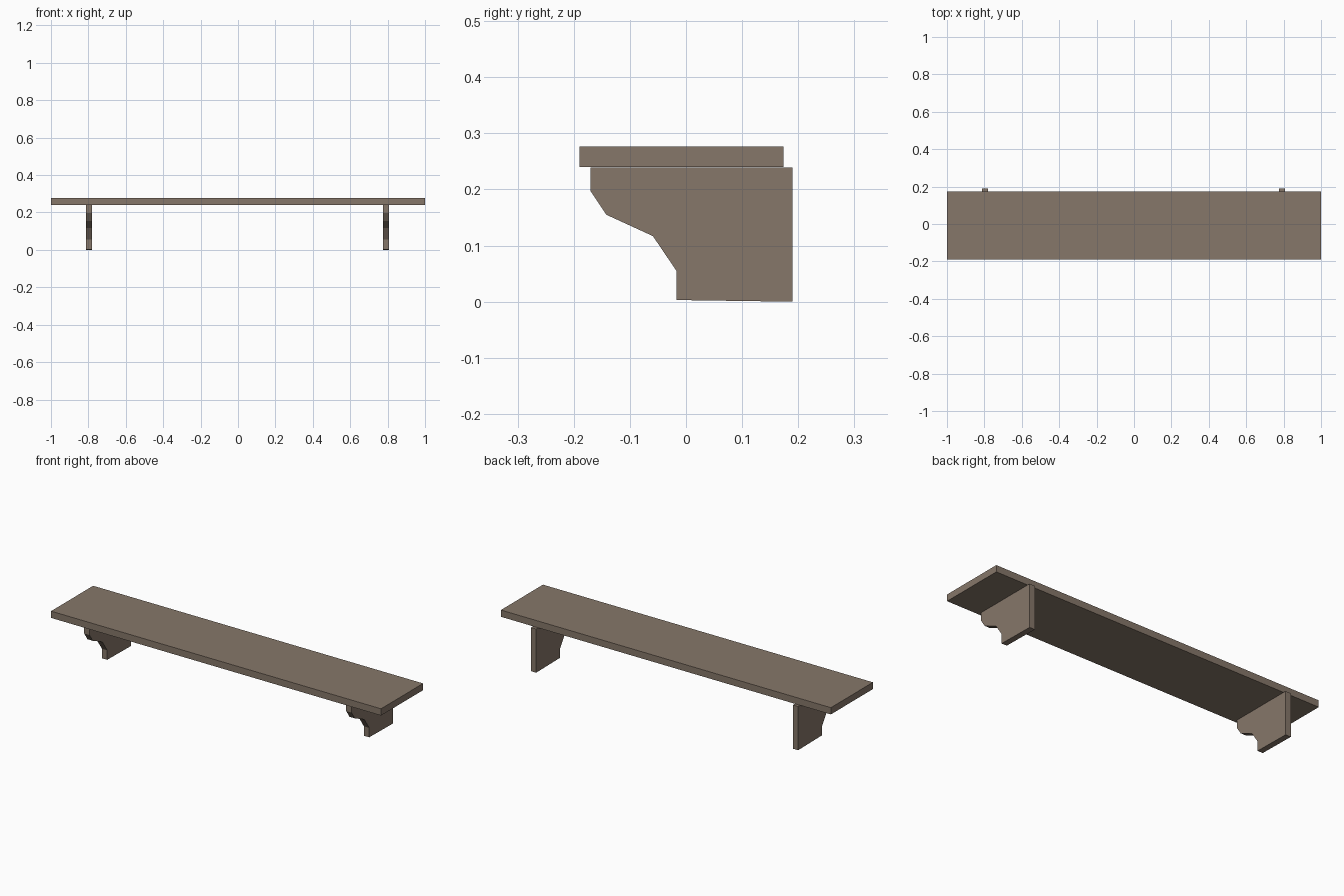
import bpy, bmesh

if "Cube" in bpy.data.objects:
    bpy.data.objects.remove(bpy.data.objects["Cube"])

wood = bpy.data.materials.new("brown wood")
wood.diffuse_color = (0.24, 0.185, 0.142, 1)
wood.use_nodes = True
wood.node_tree.nodes["Principled BSDF"].inputs["Base Color"].default_value = wood.diffuse_color


def extrude_profile(name, profile, x0, x1):
    """Extrude a (y, z) outline along x."""
    bm = bmesh.new()
    face = bm.faces.new([bm.verts.new((x0, y, z)) for y, z in profile])
    ext = bmesh.ops.extrude_face_region(bm, geom=[face])
    moved = [g for g in ext["geom"] if isinstance(g, bmesh.types.BMVert)]
    bmesh.ops.translate(bm, verts=moved, vec=(x1 - x0, 0, 0))
    bmesh.ops.recalc_face_normals(bm, faces=bm.faces)
    mesh = bpy.data.meshes.new(name)
    bm.to_mesh(mesh)
    bm.free()
    mesh.materials.append(wood)
    obj = bpy.data.objects.new(name, mesh)
    bpy.context.collection.objects.link(obj)
    return obj


# Shelf board
extrude_profile("shelf_board",
                [(-0.19, 0.24), (0.174, 0.24), (0.174, 0.277), (-0.19, 0.277)],
                -1, 1)

# Scalloped brackets, standing slightly proud of the board at the back
bracket = [(0.19, 0.0), (0.19, 0.239), (-0.17, 0.239), (-0.17, 0.197),
           (-0.142, 0.155), (-0.059, 0.117), (-0.017, 0.055), (-0.017, 0.003)]
for name, x in (("left_bracket", -0.797), ("right_bracket", 0.791)):
    extrude_profile(name, bracket, x - 0.016, x + 0.016)
